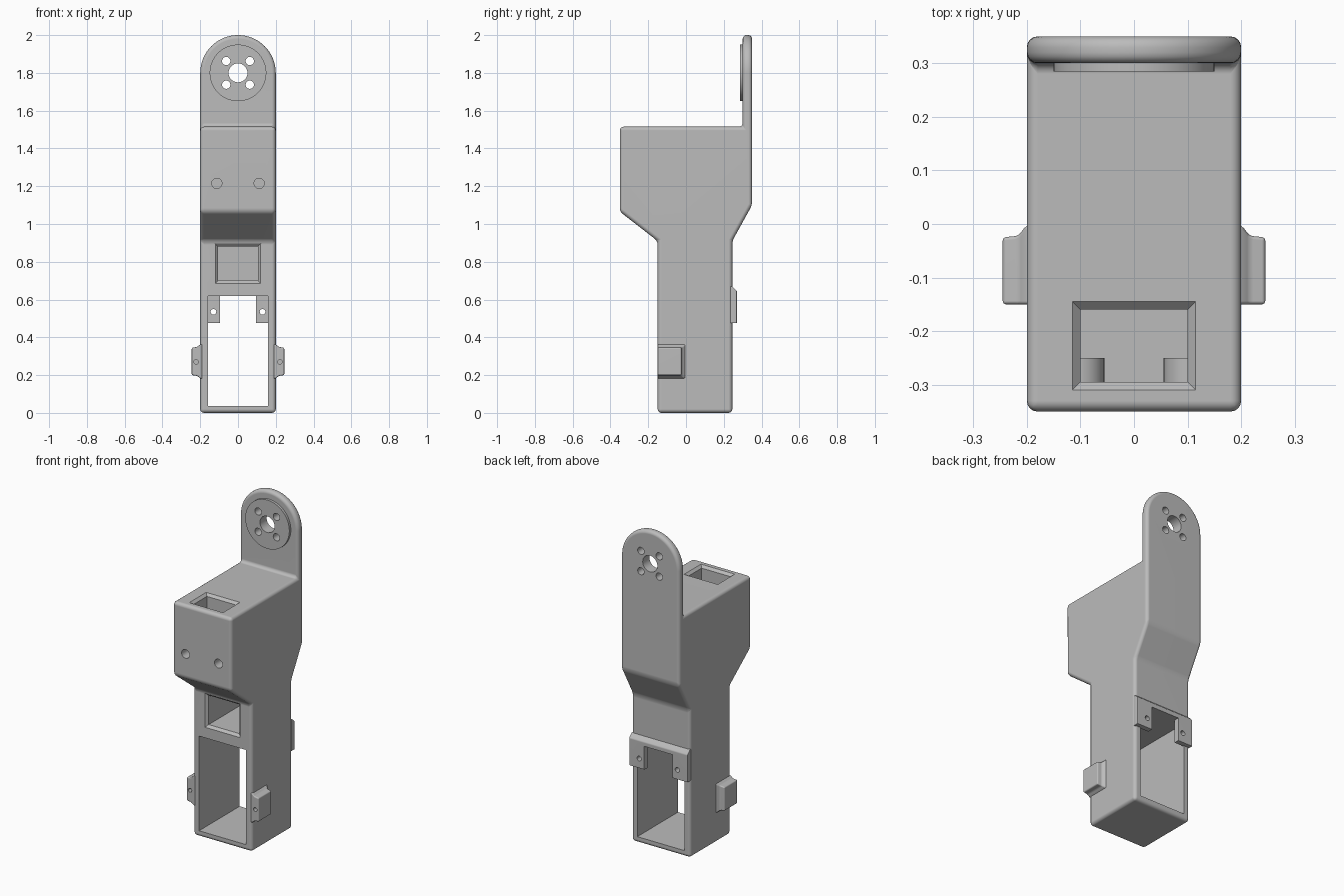
import bpy, bmesh, math
from mathutils import Vector

if "Cube" in bpy.data.objects:
    bpy.data.objects.remove(bpy.data.objects["Cube"], do_unlink=True)

grey = bpy.data.materials.new("plain grey")
grey.use_nodes = True
grey.diffuse_color = (0.5, 0.5, 0.5, 1)
grey.node_tree.nodes["Principled BSDF"].inputs["Base Color"].default_value = (0.5, 0.5, 0.5, 1)


def loft(name, rings):
    """Solid through a list of matching closed rings of points."""
    bm = bmesh.new()
    loops = [[bm.verts.new(p) for p in ring] for ring in rings]
    n = len(loops[0])
    for a, b in zip(loops, loops[1:]):
        for i in range(n):
            j = (i + 1) % n
            bm.faces.new((a[i], a[j], b[j], b[i]))
    bm.faces.new(loops[0])
    bm.faces.new(loops[-1])
    bmesh.ops.recalc_face_normals(bm, faces=bm.faces)
    mesh = bpy.data.meshes.new(name)
    bm.to_mesh(mesh)
    bm.free()
    obj = bpy.data.objects.new(name, mesh)
    bpy.context.collection.objects.link(obj)
    mesh.materials.append(grey)
    return obj


def rect_y(x0, x1, z0, z1, y):
    return [(x0, y, z0), (x1, y, z0), (x1, y, z1), (x0, y, z1)]


def rect_z(x0, x1, y0, y1, z):
    return [(x0, y0, z), (x1, y0, z), (x1, y1, z), (x0, y1, z)]


def rect_x(y0, y1, z0, z1, x):
    return [(x, y0, z0), (x, y1, z0), (x, y1, z1), (x, y0, z1)]


def box(name, x0, x1, y0, y1, z0, z1):
    return loft(name, [rect_y(x0, x1, z0, z1, y0), rect_y(x0, x1, z0, z1, y1)])


def rod(name, x, z, r, y0, y1, n=32):
    """Cylinder running front to back."""
    def ring(y):
        return [(x + r * math.cos(math.tau * i / n), y, z + r * math.sin(math.tau * i / n))
                for i in range(n)]
    return loft(name, [ring(y0), ring(y1)])


def modify(obj, kind, **settings):
    mod = obj.modifiers.new(kind.lower(), kind)
    for key, value in settings.items():
        setattr(mod, key, value)
    bpy.context.view_layer.objects.active = obj
    bpy.ops.object.modifier_apply(modifier=mod.name)


def combine(obj, tool, operation="DIFFERENCE"):
    modify(obj, "BOOLEAN", object=tool, operation=operation, solver="EXACT")
    bpy.data.objects.remove(tool, do_unlink=True)


def round_edges(obj, width):
    modify(obj, "BEVEL", width=width, segments=4, limit_method="ANGLE",
           angle_limit=math.radians(25))


# Body: side profile trimmed by the round-topped front outline
side = [(-.15, -.1), (.245, -.1), (.245, .91), (.35, 1.10), (.35, 2.1),
        (.30, 2.1), (.30, 1.515), (-.35, 1.515), (-.35, 1.065), (-.15, .91)]
body = loft("arm_body", [[(x, y, z) for y, z in side] for x in (-.3, .3)])
outline = [(-.2, 0), (.2, 0)] + [
    (.2 * math.cos(math.pi * i / 32), 1.8 + .2 * math.sin(math.pi * i / 32)) for i in range(33)]
combine(body, loft("outline", [[(x, y, z) for x, z in outline] for y in (-.6, .6)]), "INTERSECT")
round_edges(body, .02)

# Main bay, open front and back
combine(body, box("bay", -.16, .16, -.5, .5, .037, .62))

# Front window and top pocket with sloped rims
combine(body, loft("window", [rect_y(-.135, .135, .67, .91, -.165),
                              rect_y(-.105, .105, .70, .88, -.135),
                              rect_y(-.105, .105, .70, .88, .20)]))
combine(body, loft("pocket", [rect_z(-.13, .13, -.325, -.13, 1.53),
                              rect_z(-.1, .1, -.295, -.16, 1.50),
                              rect_z(-.1, .1, -.295, -.16, 1.08)]))

# Screw bosses in the pocket, with screw holes in the front
for s in (-1, 1):
    combine(body, rod("boss", s * .105, 1.215, .05, -.30, -.25), "UNION")
    combine(body, rod("screw_hole", s * .112, 1.215, .027, -.4, -.265))

# Horn disc on the ear
disc = rod("horn_disc", 0, 1.8, .15, .285, .302, 64)

# Rear bracket: lintel and two tabs, sloped on top
bracket = loft("rear_bracket", [rect_y(-.2, .2, .475, .67, .235),
                                rect_y(-.2, .2, .475, .67, .245),
                                rect_y(-.2, .2, .475, .645, .27)])
modify(bracket, "BEVEL", width=.006, segments=2, limit_method="ANGLE")
combine(bracket, box("bracket_gap", -.096, .096, .1, .4, .4, .62))

# Side lugs, flaring into the body
lugs = []
for s, label in ((1, "left"), (-1, "right")):
    lug = loft(label + "_lug", [rect_x(-.15, .0, .18, .365, s * .19),
                                rect_x(-.15, -.004, .184, .361, s * .202),
                                rect_x(-.15, -.022, .196, .349, s * .216),
                                rect_x(-.15, -.025, .2, .345, s * .245)])
    round_edges(lug, .01)
    combine(lug, box("lug_trim", -.165, .165, -.5, .5, 0, .6))
    combine(lug, rod("lug_hole", s * .222, .27, .012, -.2, -.09, 16))
    lugs.append(lug)
    combine(bracket, rod("bracket_hole", s * .13, .535, .015, .1, .4, 20))

# Axle hole and four fixing holes through ear and disc
holes = [(0, 1.8, .05)] + [(a * .0625, 1.8 + b * .0625, .022) for a in (-1, 1) for b in (-1, 1)]
for part in (body, disc):
    for x, z, r in holes:
        combine(part, rod("ear_hole", x, z, r, .2, .5))

# Smooth rounded edges, keep crisp ones sharp
for part in [body, disc, bracket] + lugs:
    bpy.ops.object.select_all(action="DESELECT")
    part.select_set(True)
    bpy.context.view_layer.objects.active = part
    bpy.ops.object.shade_smooth_by_angle(angle=math.radians(32))
    modify(part, "WEIGHTED_NORMAL", keep_sharp=True)
